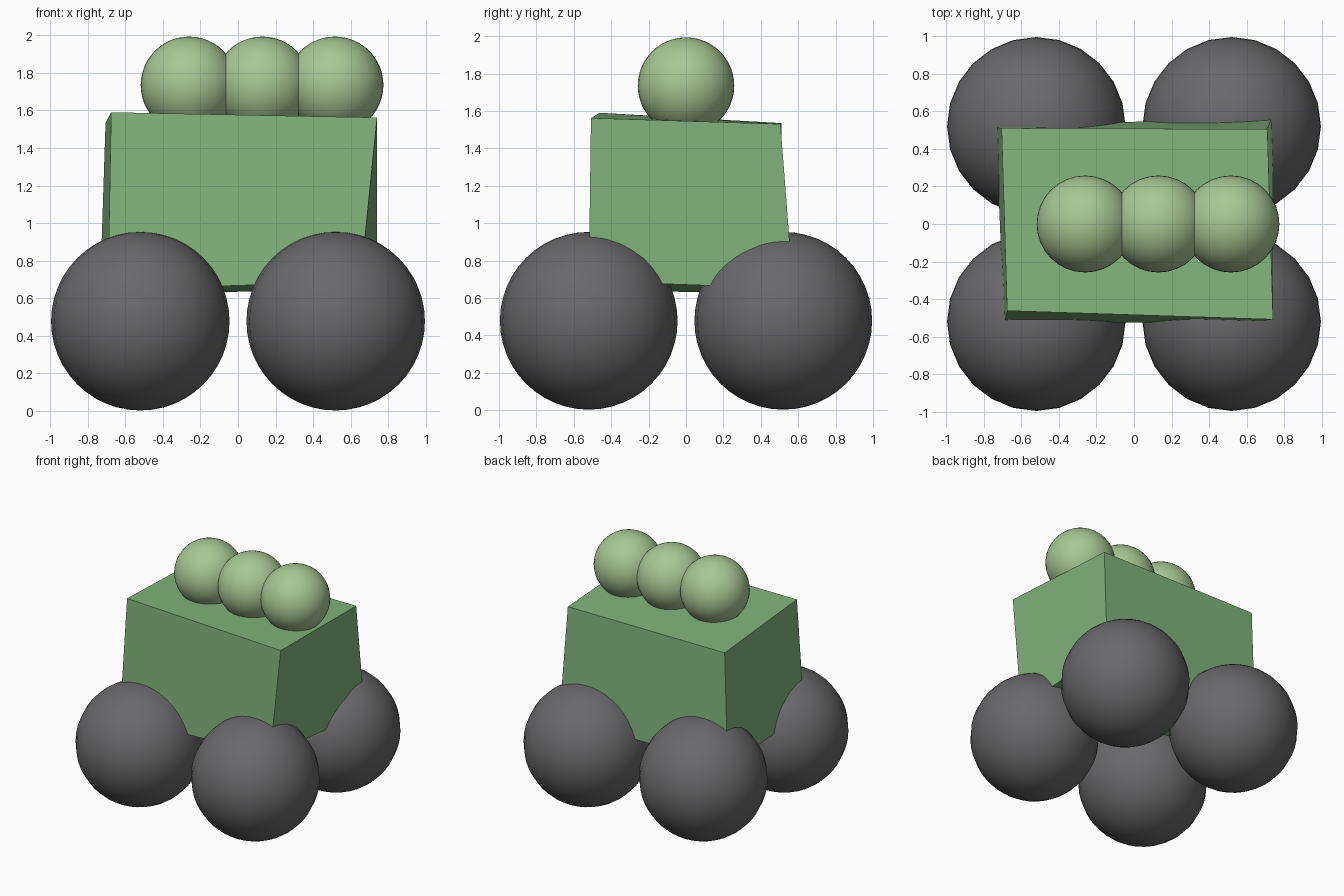
import bpy, bmesh

if "Cube" in bpy.data.objects:
    bpy.data.objects.remove(bpy.data.objects["Cube"])


def material(name, srgb):
    m = bpy.data.materials.new(name)
    lin = [((c / 255 + 0.055) / 1.055) ** 2.4 for c in srgb]
    m.diffuse_color = (*lin, 1)
    m.use_nodes = True
    m.node_tree.nodes["Principled BSDF"].inputs["Base Color"].default_value = m.diffuse_color
    return m


body_green = material("body green", (130, 180, 125))
pale_green = material("pale green", (168, 200, 148))
dark_grey = material("dark grey", (105, 104, 106))


def ball(name, radius, loc, mat, segments, rings):
    bpy.ops.mesh.primitive_uv_sphere_add(segments=segments, ring_count=rings,
                                         radius=radius, location=loc)
    ob = bpy.context.object
    ob.name = name
    ob.data.materials.append(mat)
    bpy.ops.object.shade_smooth()


# Skewed box body: a cube with its corners pulled out of square
corners = {
    (-1, -1, 1): (-0.675, -0.462, 1.59), (1, -1, 1): (0.74, -0.508, 1.562),
    (1, 1, 1): (0.71, 0.505, 1.53), (-1, 1, 1): (-0.705, 0.51, 1.535),
    (-1, -1, -1): (-0.692, -0.53, 0.645), (1, -1, -1): (0.652, -0.52, 0.69),
    (1, 1, -1): (0.738, 0.573, 0.65), (-1, 1, -1): (-0.735, 0.515, 0.62),
}
bm = bmesh.new()
bmesh.ops.create_cube(bm, size=2)
for v in bm.verts:
    v.co = corners[tuple(round(c) for c in v.co)]
me = bpy.data.meshes.new("body")
bm.to_mesh(me)
bm.free()
me.materials.append(body_green)
bpy.context.collection.objects.link(bpy.data.objects.new("body", me))

# Four ball wheels
for sx, side in ((-1, "left"), (1, "right")):
    for sy, end in ((-1, "front"), (1, "back")):
        ball(f"{end}_{side}_wheel", 0.475, (sx * 0.52, sy * 0.52, 0.478),
             dark_grey, 24, 24)

# Row of three balls on the roof
for i, x in enumerate((-0.26, 0.13, 0.516)):
    ball(f"roof_ball_{i + 1}", 0.258, (x, 0, 1.735), pale_green, 32, 24)
